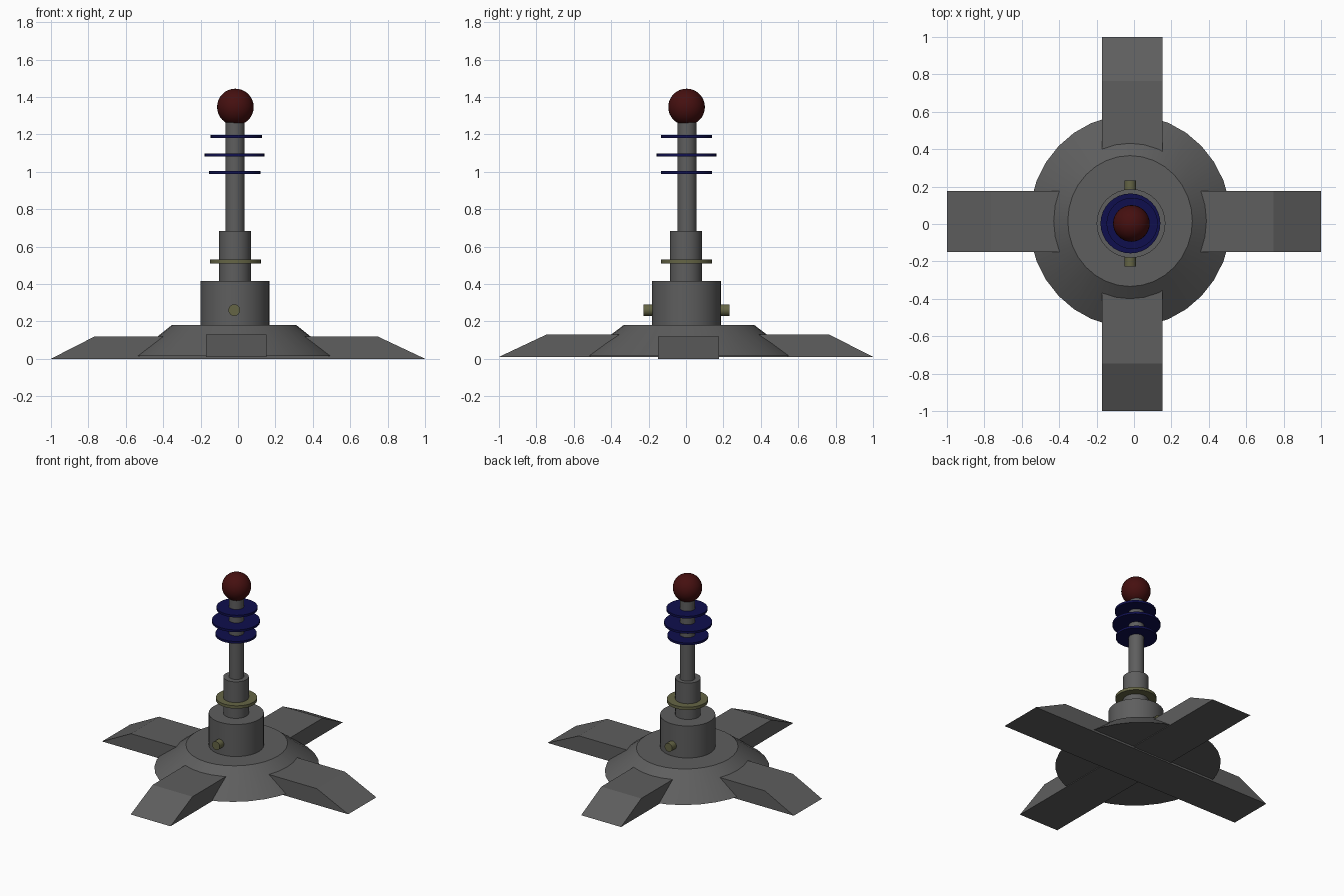
import bpy, bmesh, math
from mathutils import Matrix

cube = bpy.data.objects.get("Cube")
if cube:
    bpy.data.objects.remove(cube, do_unlink=True)


def material(name, rgb):
    m = bpy.data.materials.new(name)
    m.use_nodes = True
    m.diffuse_color = (*rgb, 1)
    m.node_tree.nodes["Principled BSDF"].inputs["Base Color"].default_value = (*rgb, 1)
    return m


GREY = material("dark grey metal", (0.112, 0.112, 0.112))
BLUE = material("navy blue", (0.0045, 0.0045, 0.075))
RED = material("dark red", (0.06, 0.005, 0.005))
OLIVE = material("olive brass", (0.13, 0.13, 0.06))


def finish(name, bm, mat, smooth=True):
    bmesh.ops.recalc_face_normals(bm, faces=bm.faces)
    me = bpy.data.meshes.new(name)
    bm.to_mesh(me)
    bm.free()
    me.materials.append(mat)
    ob = bpy.data.objects.new(name, me)
    bpy.context.collection.objects.link(ob)
    if smooth:
        bpy.ops.object.select_all(action='DESELECT')
        ob.select_set(True)
        bpy.context.view_layer.objects.active = ob
        bpy.ops.object.shade_smooth_by_angle(angle=math.radians(35))
    return ob


def column(name, mat, x, y, z0, z1, r0, r1=None, stretch_y=1.0, segments=32):
    """Upright cylinder or truncated cone between two heights."""
    bm = bmesh.new()
    bmesh.ops.create_cone(bm, cap_ends=True, segments=segments, radius1=r0,
                          radius2=r0 if r1 is None else r1, depth=z1 - z0)
    bmesh.ops.scale(bm, vec=(1, stretch_y, 1), verts=bm.verts)
    bmesh.ops.translate(bm, vec=(x, y, (z0 + z1) / 2), verts=bm.verts)
    return finish(name, bm, mat)


def foot(name, half_width, centre, z0, z1, top_a, top_b, along_y):
    """Long bar with sloping ends, extruded from its side profile."""
    bm = bmesh.new()
    profile = [(-1, z0), (1, z0), (top_b, z1), (top_a, z1)]
    face = bm.faces.new([bm.verts.new((u, centre - half_width, z)) for u, z in profile])
    ext = bmesh.ops.extrude_face_region(bm, geom=[face])
    verts = [g for g in ext["geom"] if isinstance(g, bmesh.types.BMVert)]
    bmesh.ops.translate(bm, vec=(0, 2 * half_width, 0), verts=verts)
    if along_y:
        for v in bm.verts:
            v.co.x, v.co.y = v.co.y, v.co.x
    return finish(name, bm, GREY, smooth=False)


# Crossed feet
foot("cross_foot_sideways", 0.163, 0.014, 0.0, 0.12, -0.765, 0.745, False)
foot("cross_foot_lengthways", 0.162, -0.01, 0.01, 0.13, -0.745, 0.765, True)

# Sloped base and stepped mast
CX, CY = -0.016, 0.003
column("sloped_base", GREY, -0.021, 0.016, 0.015, 0.18, 0.54, 0.333, 1.05)
column("lower_mast", GREY, CX, CY, 0.17, 0.415, 0.184)
column("middle_mast", GREY, CX, 0.0, 0.41, 0.683, 0.085)
column("upper_rod", GREY, CX, 0.005, 0.68, 1.30, 0.051)

# Brass collar and side pegs
column("mast_collar", OLIVE, -0.014, CY, 0.51, 0.531, 0.137)
for name, y in (("front_peg", -0.19), ("back_peg", 0.195)):
    bm = bmesh.new()
    bmesh.ops.create_cone(bm, cap_ends=True, segments=24, radius1=0.031,
                          radius2=0.031, depth=0.075)
    bmesh.ops.transform(bm, matrix=Matrix.Translation((-0.02, y, 0.26))
                        @ Matrix.Rotation(math.pi / 2, 4, 'X'), verts=bm.verts)
    finish(name, bm, OLIVE)

# Blue discs
for name, x, z, r in (("lower_disc", -0.018, 0.995, 0.137),
                      ("middle_disc", -0.019, 1.09, 0.16),
                      ("upper_disc", -0.01, 1.189, 0.137)):
    column(name, BLUE, x, CY, z - 0.008, z + 0.008, r)

# Ball on top
bm = bmesh.new()
bmesh.ops.create_uvsphere(bm, u_segments=32, v_segments=16, radius=0.098)
bmesh.ops.translate(bm, vec=(-0.014, CY, 1.346), verts=bm.verts)
finish("top_ball", bm, RED)
